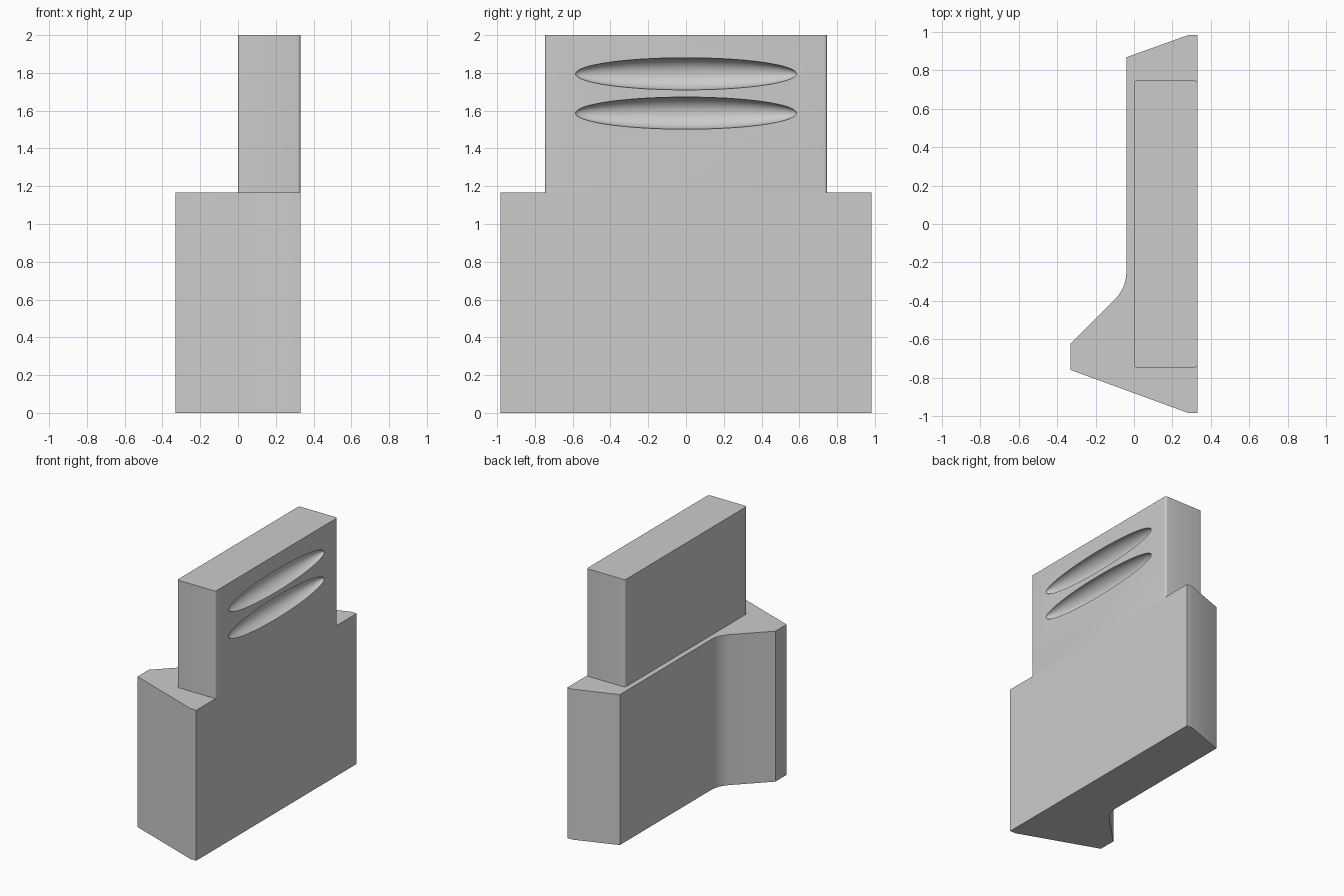
import bpy, bmesh, math

cube = bpy.data.objects.get("Cube")
if cube:
    bpy.data.objects.remove(cube, do_unlink=True)

grey = bpy.data.materials.new("light grey")
grey.use_nodes = True
GREY = (0.6, 0.6, 0.6, 1)
grey.diffuse_color = GREY
grey.node_tree.nodes["Principled BSDF"].inputs["Base Color"].default_value = GREY

BACK = 0.33      # x of the flat face shared by both blocks
STEP = 1.167     # height of the shoulder


def arc(cx, cy, r, start, end, steps):
    """Points along an arc, angles in degrees."""
    angles = [math.radians(start + (end - start) * i / steps) for i in range(steps + 1)]
    return [(cx + r * math.cos(a), cy + r * math.sin(a)) for a in angles]


def extrude(name, outline, low, high):
    """Prism from a plan outline between two heights."""
    bm = bmesh.new()
    face = bm.faces.new([bm.verts.new((x, y, low)) for x, y in outline])
    top = bmesh.ops.extrude_face_region(bm, geom=[face])["geom"]
    bmesh.ops.translate(bm, vec=(0, 0, high - low),
                        verts=[v for v in top if isinstance(v, bmesh.types.BMVert)])
    bmesh.ops.recalc_face_normals(bm, faces=bm.faces)
    mesh = bpy.data.meshes.new(name)
    bm.to_mesh(mesh)
    bm.free()
    mesh.materials.append(grey)
    obj = bpy.data.objects.new(name, mesh)
    bpy.context.collection.objects.link(obj)
    return obj


def select(obj):
    bpy.ops.object.select_all(action='DESELECT')
    obj.select_set(True)
    bpy.context.view_layer.objects.active = obj


# Base: tapered ends, a projecting nose and a filleted inner corner
base_outline = [(BACK, -0.983), (0.28, -0.983), (-0.33, -0.76), (-0.33, -0.623)]
base_outline += arc(-0.24, -0.25, 0.2, -45, 0, 10)
base_outline += [(-0.04, 0.868), (0.28, 0.983), (BACK, 0.983)]
base = extrude("base_block", base_outline, 0, STEP)

# Upper slab with small rounded vertical corners
r, half = 0.015, 0.747
slab_outline = []
for cx, cy, start in ((BACK - r, half - r, 0), (r, half - r, 90),
                      (r, r - half, 180), (BACK - r, r - half, 270)):
    slab_outline += arc(cx, cy, r, start, start + 90, 5)
slab = extrude("upper_slab", slab_outline, STEP, 2)

# Two scooped finger grooves in the flat face
for z in (1.587, 1.795):
    bpy.ops.mesh.primitive_uv_sphere_add(segments=64, ring_count=48, radius=1,
                                         location=(BACK, 0, z),
                                         rotation=(math.pi / 2, 0, 0))
    cutter = bpy.context.object
    cutter.name = "groove_cutter"
    cutter.scale = (0.085, 0.085, 0.585)
    cutter.hide_render = True
    cutter.data.materials.append(grey)
    select(slab)
    cut = slab.modifiers.new("groove", 'BOOLEAN')
    cut.operation = 'DIFFERENCE'
    cut.solver = 'EXACT'
    cut.object = cutter
    bpy.ops.object.modifier_apply(modifier=cut.name)
    bpy.data.objects.remove(cutter, do_unlink=True)

for obj in (base, slab):
    select(obj)
    bpy.ops.object.shade_smooth_by_angle(angle=math.radians(30))
